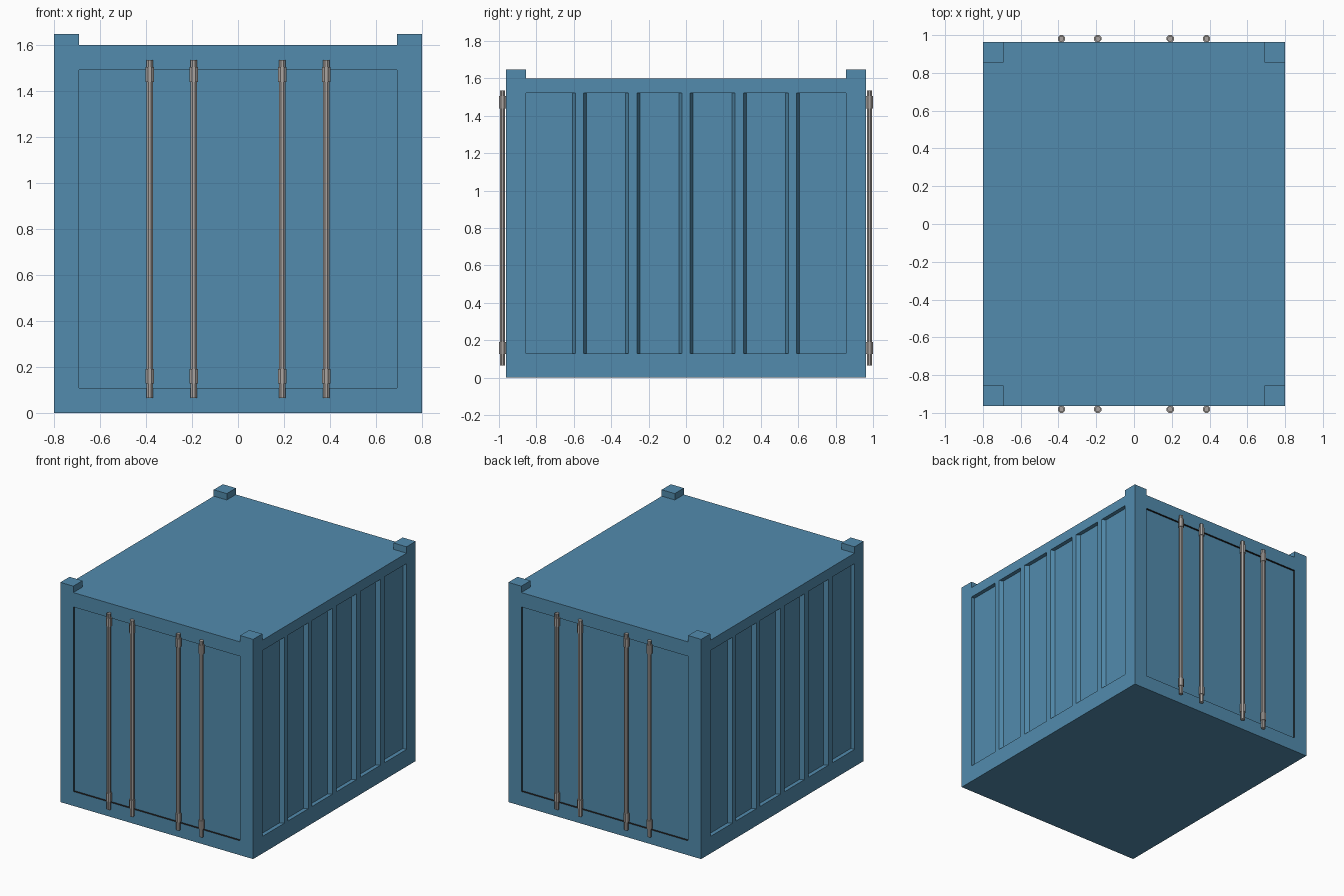
import bpy, bmesh
from mathutils import Vector, Matrix

if "Cube" in bpy.data.objects:
    bpy.data.objects.remove(bpy.data.objects["Cube"])

HX, HY, H = 0.8, 0.963, 1.6          # half width, half length, roof height
POST = 0.108                          # frame width
DOOR_Z, SIDE_Z = (0.108, 1.492), (0.128, 1.522)


def material(name, rgb):
    m = bpy.data.materials.new(name)
    m.diffuse_color = (*rgb, 1)
    m.use_nodes = True
    m.node_tree.nodes["Principled BSDF"].inputs["Base Color"].default_value = m.diffuse_color
    return m


blue = material("container blue", (0.085, 0.26, 0.42))
grey = material("bar grey", (0.40, 0.37, 0.35))
dark = material("seal dark", (0.02, 0.016, 0.014))


def make_object(name, bm, mats):
    bmesh.ops.recalc_face_normals(bm, faces=bm.faces[:])
    me = bpy.data.meshes.new(name)
    bm.to_mesh(me)
    bm.free()
    ob = bpy.data.objects.new(name, me)
    for m in mats:
        me.materials.append(m)
    bpy.context.collection.objects.link(ob)
    return ob


def extrude(bm, faces, offset):
    """Extrude a face region; return its new faces and vertices."""
    r = bmesh.ops.extrude_face_region(bm, geom=faces)["geom"]
    left = [f for f in faces if f.is_valid]
    if left:
        bmesh.ops.delete(bm, geom=left, context='FACES')
    vs = [v for v in r if isinstance(v, bmesh.types.BMVert)]
    bmesh.ops.translate(bm, verts=vs, vec=offset)
    return vs


# container shell, sliced along every frame and rib line
bm = bmesh.new()
bmesh.ops.create_cube(bm, size=1, matrix=Matrix.Translation((0, 0, H / 2)) @ Matrix.Diagonal((2 * HX, 2 * HY, H, 1)))
ribs = [i * 0.285 for i in range(-2, 3)]
RIB, SLOPE, DEPTH = 0.022, 0.016, 0.03
ycuts = [-HY + POST] + [r + s * RIB for r in ribs for s in (-1, 1)] + [HY - POST]
cuts = [(0, x) for x in (-HX + POST, HX - POST)] + [(1, y) for y in ycuts]
cuts += [(2, z) for z in DOOR_Z + SIDE_Z]
for axis, val in cuts:
    n = Vector((0, 0, 0))
    n[axis] = 1
    bmesh.ops.bisect_plane(bm, geom=bm.verts[:] + bm.edges[:] + bm.faces[:],
                           plane_co=n * val, plane_no=n, dist=1e-5)
bm.normal_update()

# raised corner castings
for sx in (-1, 1):
    for sy in (-1, 1):
        fs = [f for f in bm.faces if f.normal.z > 0.9 and f.calc_center_median().z > H - 0.01
              and f.calc_center_median().x * sx > HX - POST and f.calc_center_median().y * sy > HY - POST]
        extrude(bm, fs, (0, 0, 0.048))

# recessed doors with dark seal edges
for s in (-1, 1):
    fs = []
    for f in bm.faces:
        c = f.calc_center_median()
        if c.y * s > HY - 1e-3 and abs(c.x) < HX - POST and DOOR_Z[0] < c.z < DOOR_Z[1]:
            fs.append(f)
    extrude(bm, fs, (0, -s * 0.015, 0))
    for f in bm.faces:
        c = f.calc_center_median()
        if HY - 0.014 < c.y * s < HY - 0.001 and abs(c.x) < HX - POST + 1e-3 and DOOR_Z[0] - 1e-3 < c.z < DOOR_Z[1] + 1e-3:
            f.material_index = 1

# recessed side panels, leaving sloped ribs between them
for s in (-1, 1):
    for y0, y1 in zip(ycuts[0::2], ycuts[1::2]):
        fs = []
        for f in bm.faces:
            c = f.calc_center_median()
            if c.x * s > HX - 1e-3 and y0 < c.y < y1 and SIDE_Z[0] < c.z < SIDE_Z[1]:
                fs.append(f)
        for v in extrude(bm, fs, (-s * DEPTH, 0, 0)):
            if abs(v.co.y) < HY - POST - 0.01:
                v.co.y += SLOPE if v.co.y < (y0 + y1) / 2 else -SLOPE

bmesh.ops.dissolve_limit(bm, angle_limit=0.01, verts=bm.verts[:], edges=bm.edges[:], delimit={'MATERIAL'})
make_object("container_shell", bm, [blue, dark])


# locking bars with collars on both ends of the container
def rod(bm, x, y, z0, z1, r):
    m = Matrix.Translation((x, y, (z0 + z1) / 2)) @ Matrix.Rotation(0.3927, 4, 'Z')
    bmesh.ops.create_cone(bm, cap_ends=True, segments=8, radius1=r, radius2=r, depth=z1 - z0, matrix=m)


for s, side in ((-1, "front"), (1, "back")):
    for i, x in enumerate((-0.384, -0.192, 0.192, 0.384)):
        bm = bmesh.new()
        rod(bm, x, s * 0.981, 0.065, 1.535, 0.0155)
        for z0, z1 in ((0.127, 0.19), (1.44, 1.505)):
            rod(bm, x, s * 0.981, z0, z1, 0.0205)
        make_object(f"{side}_locking_bar_{i + 1}", bm, [grey])
